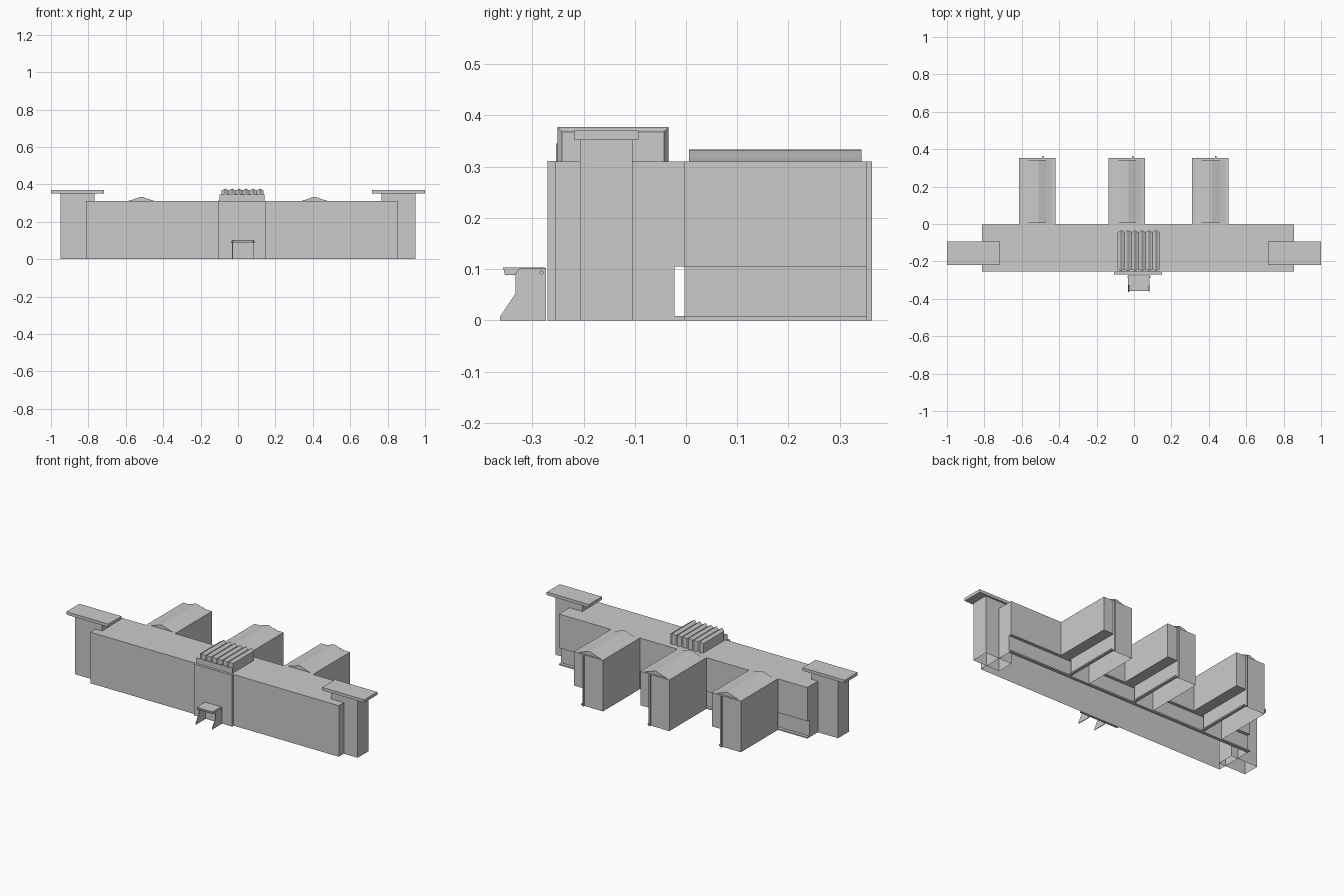
import bpy, bmesh, math

if "Cube" in bpy.data.objects:
    bpy.data.objects.remove(bpy.data.objects["Cube"])


def finish(name, bm):
    bmesh.ops.recalc_face_normals(bm, faces=bm.faces)
    me = bpy.data.meshes.new(name)
    bm.to_mesh(me)
    bm.free()
    ob = bpy.data.objects.new(name, me)
    bpy.context.collection.objects.link(ob)
    return ob


def prism(name, profile, axis, a, b, open_base=False):
    """Extrude a profile along x (points are y,z) or y (points are x,z).
    open_base leaves out the face between the last and first point."""
    bm = bmesh.new()

    def ring(t):
        return [bm.verts.new((t, p, q) if axis == 'x' else (p, t, q)) for p, q in profile]
    r0, r1 = ring(a), ring(b)
    bm.faces.new(r0)
    bm.faces.new(r1[::-1])
    n = len(profile)
    for i in range(n - 1 if open_base else n):
        j = (i + 1) % n
        bm.faces.new((r0[i], r0[j], r1[j], r1[i]))
    return finish(name, bm)


def box(name, x0, x1, y0, y1, z0, z1, open_base=False):
    return prism(name, [(x0, z0), (x0, z1), (x1, z1), (x1, z0)], 'y', y0, y1, open_base)


# Long main hall, with a low recess along the back and a thin plinth in it
prism("main_hall", [(-.255, 0), (-.255, .31), (-.003, .31), (-.003, .105),
                    (-.022, .105), (-.022, 0)], 'x', -.812, .855, True)
box("hall_plinth", -.812, .855, -.022, -.003, 0, .008)

# End towers with overhanging flat caps
for side, s in (("left", -1), ("right", 1)):
    x0, x1 = sorted((s * .768, s * .948))
    box(side + "_tower", x0, x1, -.207, -.104, 0, .352, True)
    x0, x1 = sorted((s * .717, s))
    box(side + "_tower_cap", x0, x1, -.218, -.093, .352, .37)

# Three rear wings: overhanging L section, plinth, low gable roof, end pipe
for i, x in enumerate((-.615, -.135, .311)):
    n = "wing_%d" % (i + 1)
    prism(n, [(x, 0), (x, .31), (x + .195, .31), (x + .195, .105),
              (x + .128, .105), (x + .128, 0)], 'y', -.003, .352, True)
    box(n + "_plinth", x + .128, x + .146, -.003, .352, 0, .008)
    c = x + .098
    half = [(-.077, .31), (-.05, .317), (-.025, .326), (-.008, .332)]
    gable = [(c + u, z) for u, z in half] + [(c, .333)] + [(c - u, z) for u, z in half[::-1]]
    prism(n + "_roof", gable, 'y', .006, .342, True)
    box(n + "_drain_pipe", x + .123, x + .131, .352, .363, 0, .31)

# Front entrance panel and thin parapet
box("entrance_panel", -.107, .15, -.27, -.255, 0, .311)
box("parapet", -.1, .142, -.254, -.251, .31, .345)

# Ribbed roof light: ribs run over the top and down both ends
bm = bmesh.new()
RIBS, STEPS = 6, 6
prev = None
first = None
for i in range(RIBS * STEPS + 1):
    t = i / (RIBS * STEPS)
    d = .009 * (.5 - .5 * math.cos(2 * math.pi * RIBS * t))
    x = -.087 + .222 * t
    ring = [bm.verts.new((x, y, z)) for y, z in
            ((-.242 - d, .31), (-.242 - d, .368 + d), (-.043 + d, .368 + d), (-.043 + d, .31))]
    if prev:
        for k in range(3):
            bm.faces.new((prev[k], prev[k + 1], ring[k + 1], ring[k]))
    else:
        bm.faces.new(ring)
    prev = ring
bm.faces.new(prev)
finish("ribbed_roof_light", bm)

# Entrance porch: two angled side fins, canopy and a cross rod
fin = [(-.273, 0), (-.363, 0), (-.363, .007), (-.333, .052), (-.333, .09),
       (-.325, .102), (-.273, .102)]
for side, x in (("left", -.031), ("right", .079)):
    prism(side + "_porch_fin", fin, 'x', x, x + .004)
prism("porch_canopy", [(-.357, .103), (-.353, .088), (-.335, .088), (-.328, .096),
                       (-.275, .096), (-.275, .103)], 'x', -.027, .079)
rod = [(-.282 + .004 * math.cos(a * math.pi / 6), .093 + .004 * math.sin(a * math.pi / 6))
       for a in range(12)]
prism("porch_rod", rod, 'x', -.035, .087)
